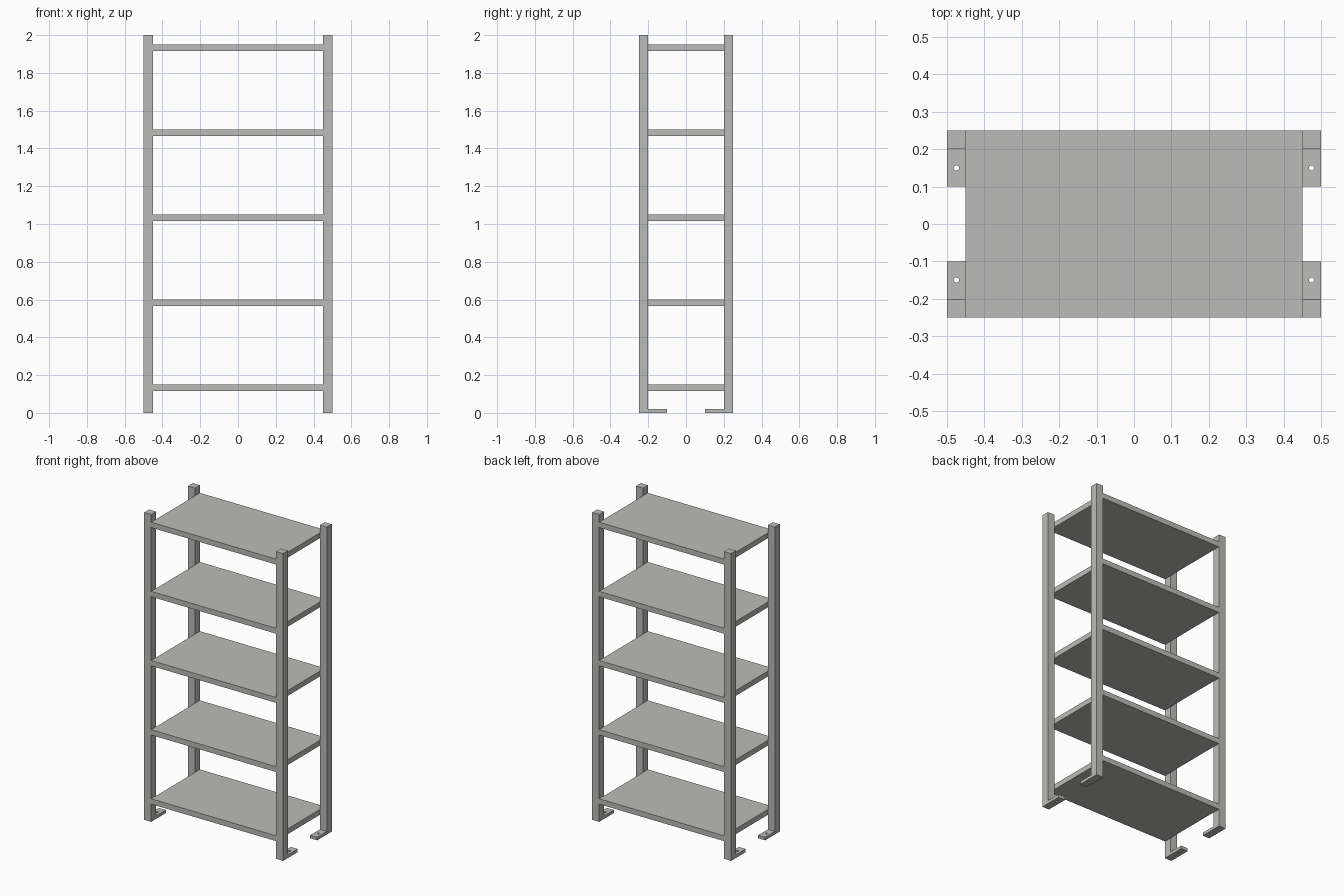
import bpy, bmesh, math
from mathutils import Vector

cube = bpy.data.objects.get("Cube")
if cube:
    bpy.data.objects.remove(cube, do_unlink=True)

# Single painted-metal colour
metal = bpy.data.materials.new("warm_grey_metal")
metal.use_nodes = True
GREY = (0.5, 0.5, 0.48, 1)
metal.diffuse_color = GREY
metal.node_tree.nodes["Principled BSDF"].inputs["Base Color"].default_value = GREY


def add_object(name, mesh, location=(0, 0, 0)):
    obj = bpy.data.objects.new(name, mesh)
    obj.location = location
    bpy.context.collection.objects.link(obj)
    return obj


def box(name, low, high):
    low, high = Vector(low), Vector(high)
    bm = bmesh.new()
    bmesh.ops.create_cube(bm, size=1)
    bmesh.ops.scale(bm, vec=high - low, verts=bm.verts)
    mesh = bpy.data.meshes.new(name)
    bm.to_mesh(mesh)
    bm.free()
    mesh.materials.append(metal)
    return add_object(name, mesh, (low + high) / 2)


def drilled_plate(name, size, radius, location, sides=24):
    # Rectangle with a round hole, extruded to a thin plate
    sx, sy, sz = (s / 2 for s in size)
    outline = [(-sx, -sy), (sx, -sy), (sx, sy), (-sx, sy)]
    angles = [math.tau * i / sides for i in range(sides)]
    hole = [(radius * math.cos(a), radius * math.sin(a)) for a in angles]
    curve = bpy.data.curves.new(name + "_profile", "CURVE")
    curve.dimensions = "2D"
    curve.fill_mode = "BOTH"
    curve.extrude = sz
    for loop in (outline, hole):
        spline = curve.splines.new("POLY")
        spline.points.add(len(loop) - 1)
        for point, (x, y) in zip(spline.points, loop):
            point.co = (x, y, 0, 1)
        spline.use_cyclic_u = True
    helper = add_object(name + "_profile", curve)
    bpy.context.view_layer.update()
    graph = bpy.context.evaluated_depsgraph_get()
    mesh = bpy.data.meshes.new_from_object(helper.evaluated_get(graph))
    bpy.data.objects.remove(helper, do_unlink=True)
    bpy.data.curves.remove(curve)
    # Weld the caps to the walls and keep every face flat
    bm = bmesh.new()
    bm.from_mesh(mesh)
    bmesh.ops.remove_doubles(bm, verts=bm.verts, dist=0.0001)
    bmesh.ops.recalc_face_normals(bm, faces=bm.faces)
    for face in bm.faces:
        face.smooth = False
    bm.to_mesh(mesh)
    bm.free()
    mesh.materials.clear()
    mesh.materials.append(metal)
    return add_object(name, mesh, location)


HALF_X, HALF_Y, POST, HEIGHT = 0.5, 0.25, 0.05, 2.0
SHELF_TOP, SHELF_GAP, SHELF_THICK = 0.15, 0.45, 0.035
FOOT_LENGTH, FOOT_THICK, HOLE = 0.1, 0.02, 0.007

# Five shelves between the side posts
inner_x = HALF_X - POST
for i in range(5):
    top = SHELF_TOP + i * SHELF_GAP
    box(f"shelf_{i + 1}", (-inner_x, -HALF_Y, top - SHELF_THICK), (inner_x, HALF_Y, top))

# Corner posts, each with a drilled foot plate pointing inwards
for side, sx in (("left", 1), ("right", -1)):
    for end, sy in (("front", -1), ("back", 1)):
        x, y = sx * (HALF_X - POST / 2), sy * (HALF_Y - POST / 2)
        h = POST / 2
        box(f"{end}_{side}_post", (x - h, y - h, 0), (x + h, y + h, HEIGHT))
        foot_y = sy * (HALF_Y - POST - FOOT_LENGTH / 2)
        drilled_plate(f"{end}_{side}_foot", (POST, FOOT_LENGTH, FOOT_THICK), HOLE,
                      (x, foot_y, FOOT_THICK / 2))
